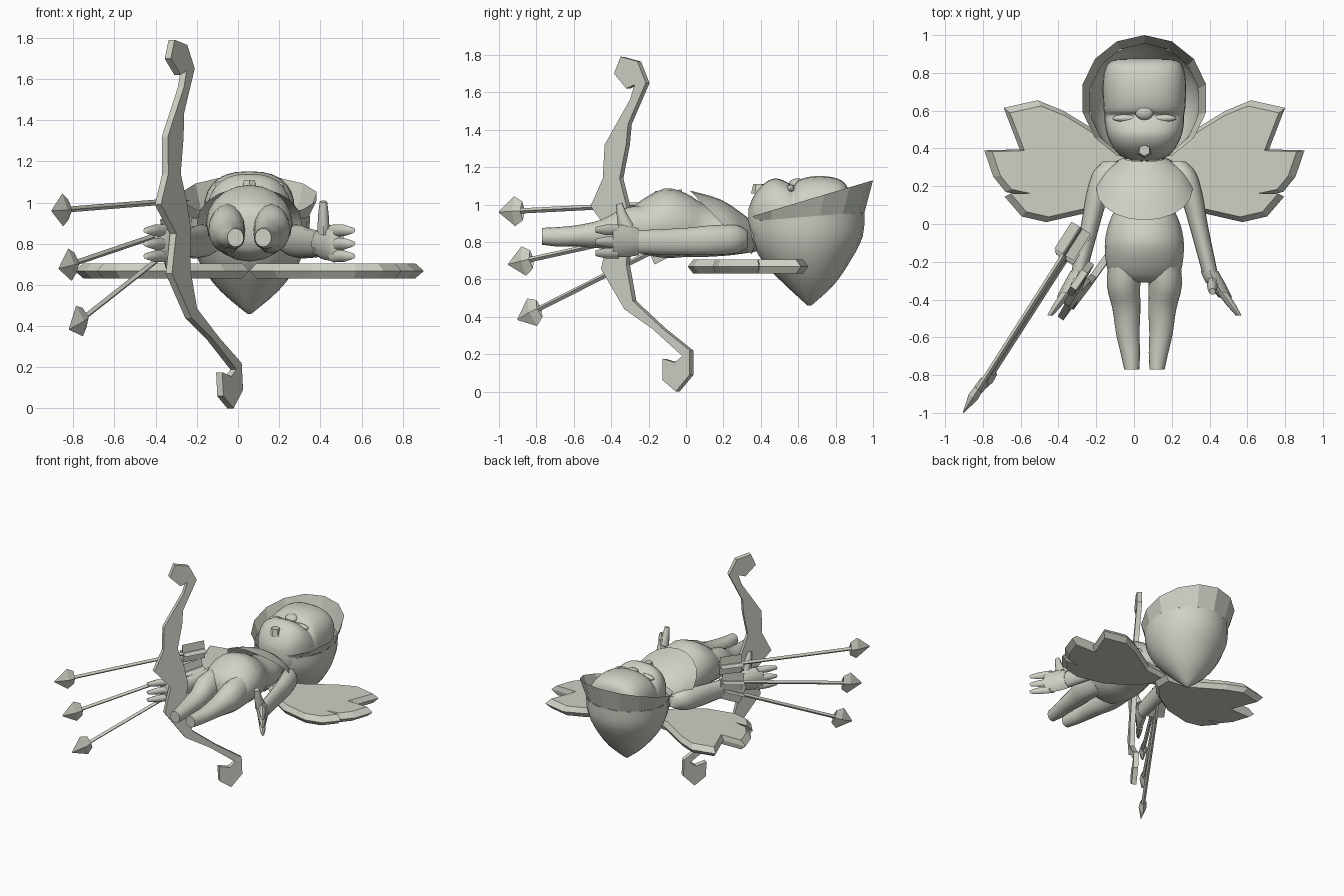
import bpy, bmesh, math
from mathutils import Vector

cube = bpy.data.objects.get("Cube")
if cube:
    bpy.data.objects.remove(cube)

MID = 0.055  # x of the figure's mirror plane
stone = bpy.data.materials.new("pale_stone")
stone.use_nodes = True
COLOUR = (0.62, 0.64, 0.56, 1)
stone.diffuse_color = COLOUR
stone.node_tree.nodes["Principled BSDF"].inputs["Base Color"].default_value = COLOUR


def finish(name, bm, angle=0):
    """Turn a bmesh into an object, smooth-shaded below the given angle."""
    bmesh.ops.recalc_face_normals(bm, faces=bm.faces)
    mesh = bpy.data.meshes.new(name)
    bm.to_mesh(mesh)
    bm.free()
    mesh.materials.append(stone)
    obj = bpy.data.objects.new(name, mesh)
    bpy.context.collection.objects.link(obj)
    if angle:
        bpy.ops.object.select_all(action='DESELECT')
        obj.select_set(True)
        bpy.context.view_layer.objects.active = obj
        bpy.ops.object.shade_smooth_by_angle(angle=math.radians(angle))
    return obj


def spline(rows, steps):
    """Catmull-Rom interpolation of rows of numbers."""
    out = []
    for i in range(len(rows) - 1):
        a, b = rows[max(i - 1, 0)], rows[i]
        c, d = rows[i + 1], rows[min(i + 2, len(rows) - 1)]
        for k in range(steps):
            t = k / steps
            out.append([q + 0.5 * t * (r - p + t * (2*p - 5*q + 4*r - s + t * (3*(q - r) + s - p)))
                        for p, q, r, s in zip(a, b, c, d)])
    return out + [rows[-1]]


def loft(name, rings, side=1, segs=16, steps=3, caps=(True, True), power=1, angle=50):
    """Rings are (upper y, upper z, lower y, lower z, x offset, x radius)."""
    bm = bmesh.new()
    loops = []
    for y1, z1, y2, z2, cx, rx in spline(rings, steps):
        loop = []
        for i in range(segs):
            c, s = math.cos(math.tau * i / segs), math.sin(math.tau * i / segs)
            c = math.copysign(abs(c) ** power, c)
            s = math.copysign(abs(s) ** power, s)
            loop.append(bm.verts.new((MID + side * (cx + rx * s),
                                      (y1 + y2) / 2 + c * (y1 - y2) / 2,
                                      (z1 + z2) / 2 + c * (z1 - z2) / 2)))
        loops.append(loop)
    for a, b in zip(loops, loops[1:]):
        for i in range(segs):
            j = (i + 1) % segs
            bm.faces.new((a[i], a[j], b[j], b[i]))
    for want, loop in zip(caps, (loops[0], loops[-1])):
        if want:
            bm.faces.new(loop)
    return finish(name, bm, angle)


def upright(*rows):
    """Rings square to y, from (y, top z, bottom z, x offset, x radius)."""
    return [(y, t, y, b, cx, rx) for y, t, b, cx, rx in rows]


def blob(name, loc, size):
    bm = bmesh.new()
    bmesh.ops.create_uvsphere(bm, u_segments=16, v_segments=8, radius=1)
    for v in bm.verts:
        v.co = Vector(loc) + Vector(a * b for a, b in zip(v.co, size))
    return finish(name, bm, 60)


# Torso and head
loft("torso", upright((-.31, .93, .82, 0, .1), (-.27, 1.0, .75, 0, .185), (-.12, 1.085, .715, 0, .21),
                      (0, 1.06, .72, 0, .19), (.1, 1.0, .72, 0, .15), (.25, .95, .73, 0, .14),
                      (.38, .9, .75, 0, .08)), segs=20)
loft("head", upright((.335, .98, .86, 0, .06), (.365, 1.05, .8, 0, .13), (.42, 1.115, .76, 0, .175),
                     (.48, 1.14, .74, 0, .2), (.54, 1.12, .74, 0, .21), (.575, 1.1, .74, 0, .21),
                     (.6, 1.13, .74, 0, .215), (.67, 1.15, .74, 0, .22), (.76, 1.15, .76, 0, .22),
                     (.83, 1.13, .8, 0, .205), (.865, 1.09, .86, 0, .17), (.875, 1.04, .92, 0, .1)),
     segs=28, power=.8, angle=60)

# Face details: drooping brow, closed lids, open mouth
blob("brow_fold", (MID, .595, 1.11), (.05, .045, .03))
for side, word in ((1, "left"), (-1, "right")):
    blob(word + "_eyelid", (MID + side * .1, .56, 1.085), (.07, .02, .022))
bm = bmesh.new()
bmesh.ops.create_cone(bm, cap_ends=True, segments=6, radius1=.042, radius2=.03, depth=.05)
for v in bm.verts:
    v.co += Vector((MID, .39, 1.085))
finish("mouth", bm)

# Hood: flared brim, and a bulb that ends in a point
loft("hood_brim", [(1.0, 1.13, .33, .93, 0, .335), (.955, .96, .34, .91, 0, .295)],
     segs=14, steps=1, caps=(False, False), angle=20)
loft("hood_bulb", [(.955, .96, .34, .91, 0, .295), (.945, .83, .35, .81, 0, .285),
                   (.88, .7, .415, .69, 0, .235), (.79, .57, .53, .57, 0, .14),
                   (.67, .46, .65, .46, 0, .01)], segs=20, steps=3, caps=(False, True))

# Shoulder cape
loft("cape", [(.02, 1.075, .35, .735, 0, .255), (.19, 1.025, .36, .75, 0, .2),
              (.33, .93, .37, .76, 0, .11)], segs=20, caps=(False, False))

# Limbs
for side, word in ((1, "left"), (-1, "right")):
    loft(word + "_leg", upright((-.18, 1.0, .75, .1, .09), (-.33, .98, .755, .11, .088),
                                (-.45, .92, .765, .095, .074), (-.58, .89, .775, .088, .062),
                                (-.68, .88, .775, .075, .052), (-.77, .875, .785, .067, .04)), side)
    loft(word + "_arm", upright((.33, .86, .77, .17, .05), (.27, .89, .74, .21, .065),
                                (.15, .89, .73, .25, .06), (0, .875, .73, .285, .05),
                                (-.2, .865, .735, .333, .043), (-.28, .86, .74, .352, .04)), side)
    loft(word + "_palm", upright((-.25, .87, .73, .345, .046), (-.31, .89, .72, .375, .05),
                                 (-.39, .89, .72, .43, .035)), side, segs=8, steps=2)
    loft(word + "_thumb", [(-.28, .89, -.36, .84, .36, .03), (-.32, .96, -.37, .94, .36, .025),
                           (-.34, 1.01, -.375, 1.0, .36, .018)], side, segs=8, steps=1)
    for n, z in enumerate((.865, .8, .74)):
        loft(f"{word}_finger_{n + 1}", upright((-.36, z + .03, z - .03, .41, .03),
                                               (-.43, z + .028, z - .028, .46, .025),
                                               (-.485, z + .015, z - .015, .5, .015)),
             side, segs=8, steps=1)

# Wings: feathered outline with bevelled rims
FEATHERS = [(0, .42), (.17, .44), (.315, .53), (.43, .6), (.565, .655), (.745, .615), (.66, .395),
            (.848, .39), (.8, .25), (.735, .17), (.62, .145), (.74, .145), (.65, .04), (.52, .01),
            (.3, .06), (.12, .17), (0, .3)]
for side, word in ((1, "left"), (-1, "right")):
    bm = bmesh.new()
    layers = []
    for z, k in ((.705, .91), (.668, 1), (.632, .91)):
        layers.append([bm.verts.new((MID + side * (.38 + (x - .38) * k), .32 + (y - .32) * k, z))
                       for x, y in FEATHERS])
    bm.faces.new(layers[0])
    bm.faces.new(layers[2])
    for a, b in zip(layers, layers[1:]):
        for i in range(len(a)):
            bm.faces.new((a[i - 1], a[i], b[i], b[i - 1]))
    finish(word + "_wing", bm)

# Bow: outline in y and z, laid on a slanted plane
BOW = [(-.34, 1.79), (-.25, 1.765), (-.205, 1.65), (-.3, 1.43), (-.31, 1.32), (-.345, 1.14),
       (-.31, 1.0), (-.29, .87), (-.31, .68), (-.275, .485), (-.12, .34), (.03, .22), (.03, .09),
       (-.045, 0), (-.115, .06), (-.115, .175), (-.05, .155), (-.01, .19), (-.17, .335),
       (-.32, .44), (-.445, .655), (-.4, .85), (-.5, .99), (-.435, 1.14), (-.425, 1.32),
       (-.29, 1.56), (-.265, 1.64), (-.31, 1.62), (-.375, 1.7)]
across = Vector((.83, -.555, .04)) * .018
bm = bmesh.new()
sheets = [[bm.verts.new(Vector((-.006 + .667 * y - .05 * z, y, z)) + across * s) for y, z in BOW]
          for s in (1, -1)]
for sheet in sheets:
    bm.faces.new(sheet)
for i in range(len(BOW)):
    bm.faces.new((sheets[0][i - 1], sheets[0][i], sheets[1][i], sheets[1][i - 1]))
finish("bow", bm)


def rod(name, axis, up, lateral, stations):
    """Four-sided solid from (position, half height, half width) along an axis."""
    bm = bmesh.new()
    loops = [[bm.verts.new(p + up * h * a + lateral * w * b)
              for a, b in ((1, 0), (0, 1), (-1, 0), (0, -1))] for p, h, w in stations]
    for a, b in zip(loops, loops[1:]):
        for i in range(4):
            bm.faces.new((a[i - 1], a[i], b[i], b[i - 1]))
    bm.faces.new(loops[0])
    bm.faces.new(loops[-1])
    return finish(name, bm)


# Arrows: shaft, spade head and crossed feathers
for n, (tail, tip) in enumerate((((-.28, -.02, 1.01), (-.905, -1.0, .96)),
                                 ((-.28, -.04, .88), (-.87, -.95, .68)),
                                 ((-.28, -.06, .81), (-.82, -.9, .385))), 1):
    tail, tip = Vector(tail), Vector(tip)
    axis = (tip - tail).normalized()
    lateral = axis.cross(Vector((0, 0, 1))).normalized()
    up = lateral.cross(axis)
    rod(f"arrow_{n}_shaft", axis, up, lateral, [(tail, .014, .014), (tip - axis * .1, .014, .014)])
    rod(f"arrow_{n}_head", axis, up, lateral,
        [(tip, .004, .002), (tip - axis * .1, .08, .028), (tip - axis * .15, .05, .024),
         (tip - axis * .13, .012, .012)])
    for word, h, w in (("tall", .07, .006), ("wide", .006, .06)):
        rod(f"arrow_{n}_{word}_feather", axis, up, lateral,
            [(tail, h, w), (tail + axis * .17, h, w)])
